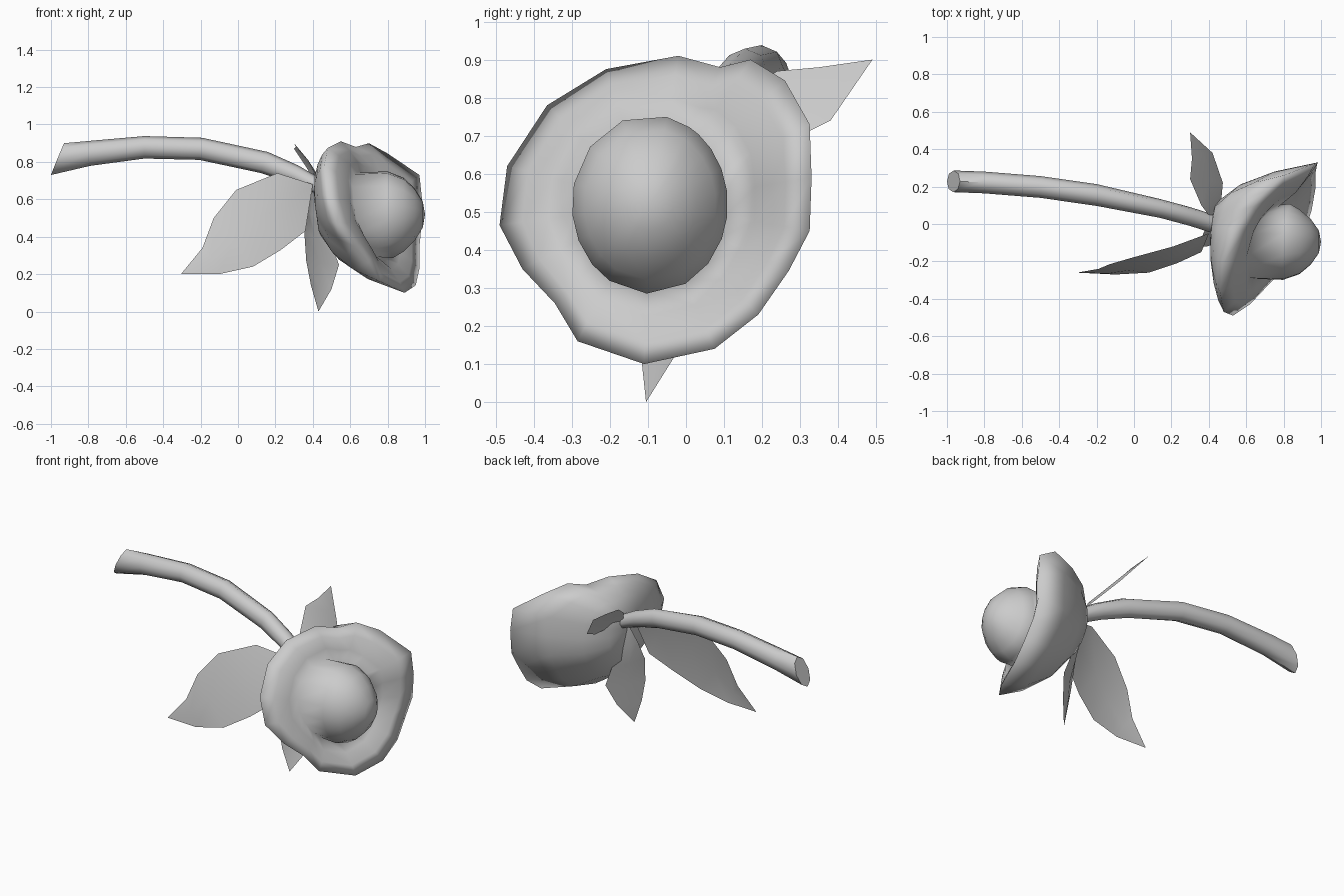
import bpy, bmesh, math
from mathutils import Vector

if "Cube" in bpy.data.objects:
    bpy.data.objects.remove(bpy.data.objects["Cube"])

grey = bpy.data.materials.new("soft_grey")
grey.diffuse_color = (0.6, 0.6, 0.6, 1)
grey.use_nodes = True
grey.node_tree.nodes["Principled BSDF"].inputs["Base Color"].default_value = grey.diffuse_color


def loft(name, rings, closed=True, cap_start=False, cap_end=False, angle=180):
    """Skin a list of equal-length point rows; single-point rows become poles."""
    bm = bmesh.new()
    rows = [[bm.verts.new(p) for p in r] for r in rings]
    for a, b in zip(rows, rows[1:]):
        n = max(len(a), len(b))
        for i in range(n if closed else n - 1):
            j = (i + 1) % n
            quad = [a[i % len(a)], a[j % len(a)], b[j % len(b)], b[i % len(b)]]
            bm.faces.new(list(dict.fromkeys(quad)))
    if cap_start:
        bm.faces.new(rows[0])
    if cap_end:
        bm.faces.new(rows[-1])
    bmesh.ops.recalc_face_normals(bm, faces=bm.faces)
    mesh = bpy.data.meshes.new(name)
    bm.to_mesh(mesh)
    bm.free()
    mesh.materials.append(grey)
    ob = bpy.data.objects.new(name, mesh)
    bpy.context.collection.objects.link(ob)
    bpy.ops.object.select_all(action='DESELECT')
    ob.select_set(True)
    bpy.context.view_layer.objects.active = ob
    bpy.ops.object.shade_smooth_by_angle(angle=math.radians(angle))
    return ob


# Stem: arched tube, each station is centre plus its "up" half axis
stations = [
    ((-.965, .228, .815), (.035, 0, .085)),
    ((-.80, .222, .845), (-.01, 0, .066)),
    ((-.50, .198, .878), (0, 0, .06)),
    ((-.20, .155, .870), (.008, 0, .059)),
    ((.14, .083, .797), (.02, 0, .056)),
    ((.30, .040, .735), (.022, 0, .046)),
    ((.44, -.005, .665), (.02, 0, .035)),
]
stem = []
for i, (c, up) in enumerate(stations):
    side = Vector((.02, 1, 0)) * (.058 if i < 4 else .05)
    stem.append([Vector(c) + Vector(up) * math.cos(t) + side * math.sin(t)
                 for t in (k * math.tau / 8 for k in range(8))])
loft("stem", stem, cap_start=True, cap_end=True, angle=50)

# Blossom: rim points (x, y, z) of the leaning outer cup
rim = [(.55, -.02, .91), (.63, .09, .88), (.70, .17, .90), (.80, .26, .845),
       (.97, .325, .73), (.985, .33, .59), (.98, .325, .45), (.97, .27, .345),
       (.97, .19, .23), (.95, .075, .14), (.89, -.11, .10), (.76, -.285, .16),
       (.70, -.345, .26), (.62, -.43, .35), (.53, -.49, .465),
       (.48, -.47, .62), (.46, -.365, .78), (.48, -.21, .875)]
BASE = Vector((.405, -.02, .62))
HEART = Vector((0, -.095, .52))


def back_ring(f, depth):
    # outside of the cup, between the base and the rim
    return [(BASE.x + (x - BASE.x) * depth, BASE.y + (y - BASE.y) * f,
             BASE.z + (z - BASE.z) * f) for x, y, z in rim]


def bud_point(y, z, f):
    # point on the oval bud in the same direction as a rim point
    t = math.atan2((z - HEART.z) / .235, (y - HEART.y) / .205)
    return HEART.y + .205 * f * math.cos(t), HEART.z + .235 * f * math.sin(t)


def valley_x(x):
    return .70 + .30 * (x - .75)


def bud_ring(f, height):
    return [(height(x), *bud_point(y, z, f)) for x, y, z in rim]


def inner_ring(t, bulge):
    # petal surface falling from the rim to the foot of the bud
    out = []
    for x, y, z in rim:
        by, bz = bud_point(y, z, .97)
        out.append((x + (valley_x(x) - x) * t + bulge,
                    y + (by - y) * t, z + (bz - z) * t))
    return out


loft("blossom", [
    [BASE], back_ring(.4, .07), back_ring(.66, .28), back_ring(.86, .60), rim,
    inner_ring(.3, .02), inner_ring(.65, .03), inner_ring(1, 0),
    bud_ring(1.0, lambda x: .815 + .08 * (x - .75)),
    bud_ring(.85, lambda x: .885),
    bud_ring(.6, lambda x: .945),
    bud_ring(.3, lambda x: .988),
    [(1.0, HEART.y, HEART.z)],
])


# Leaves: thin sheets between two edges that share a root and a tip
def leaf(name, root, tip, edge_a, edge_b, bend):
    rows = [[root]]
    for a, b in zip(edge_a, edge_b):
        a, b = Vector(a), Vector(b)
        rows.append([a, (a + b) / 2 + Vector(bend), b])
    rows.append([tip])
    bm_rows = [r * 3 if len(r) == 1 else r for r in rows]
    ob = loft(name, bm_rows, closed=False)
    bm = bmesh.new()
    bm.from_mesh(ob.data)
    bmesh.ops.remove_doubles(bm, verts=bm.verts, dist=.0005)
    bm.to_mesh(ob.data)
    bm.free()


leaf("front_leaf", (.40, -.05, .68), (-.305, -.26, .20),
     [(.21, -.12, .74), (-.01, -.18, .65), (-.13, -.215, .50), (-.19, -.24, .34)],
     [(.36, -.15, .43), (.23, -.21, .33), (.08, -.26, .24), (-.10, -.27, .20)],
     (0, -.01, .01))
leaf("lower_leaf", (.40, 0, .66), (.43, -.105, 0),
     [(.37, -.05, .54), (.355, -.10, .42), (.365, -.12, .27), (.39, -.12, .14)],
     [(.43, .01, .50), (.49, .03, .38), (.54, .025, .25), (.50, -.03, .12)],
     (-.01, .01, 0))
leaf("rear_leaf", (.42, .02, .68), (.30, .49, .90),
     [(.36, .10, .78), (.30, .24, .87), (.31, .35, .88)],
     [(.465, .11, .66), (.475, .22, .66), (.42, .38, .74)],
     (.01, 0, 0))
